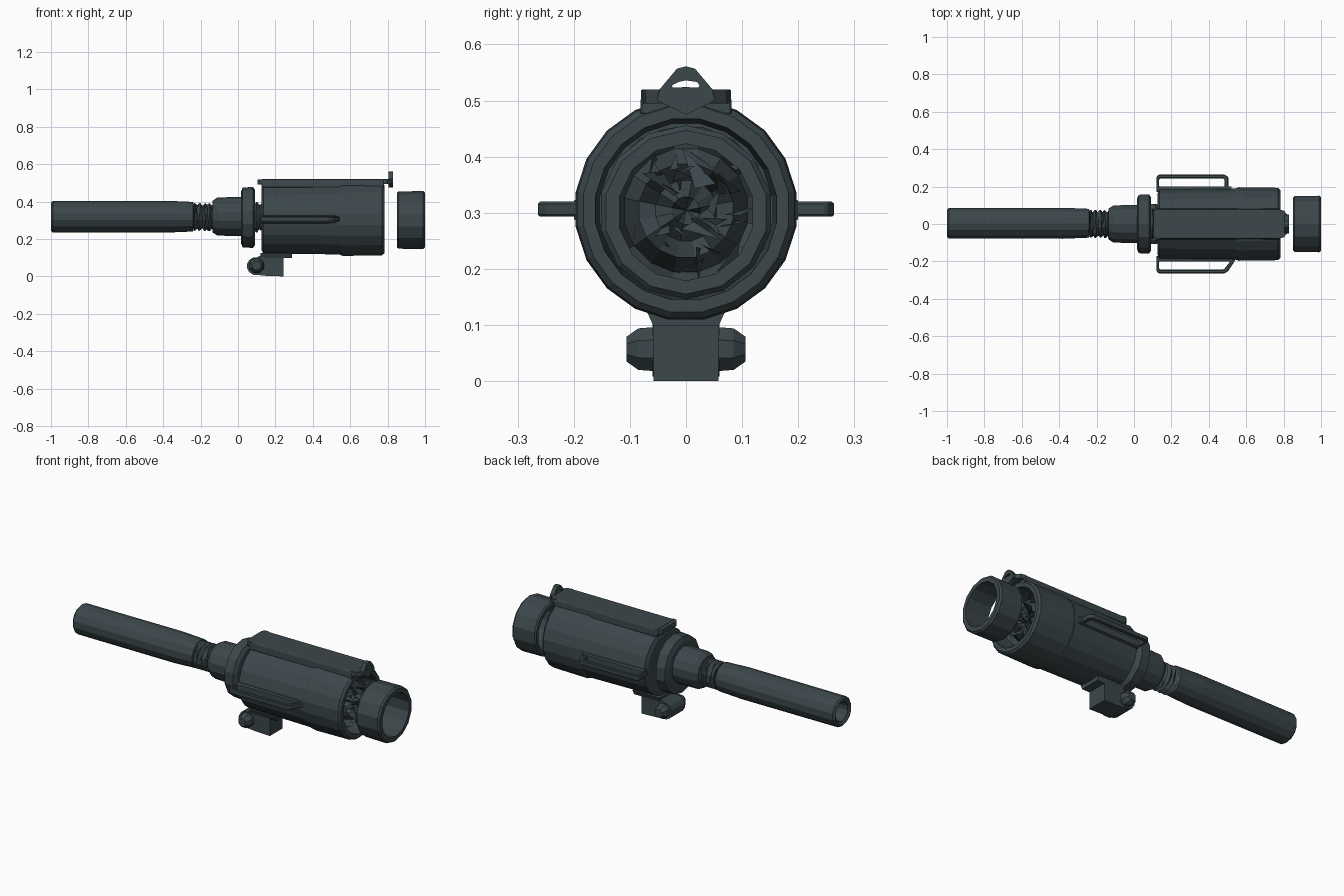
import bpy, bmesh, random
from math import sin, cos, pi
from mathutils import Vector

random.seed(4)
cube = bpy.data.objects.get("Cube")
if cube:
    bpy.data.objects.remove(cube, do_unlink=True)

metal = bpy.data.materials.new("dark slate metal")
metal.use_nodes = True
COLOR = (0.045, 0.063, 0.07, 1)
metal.diffuse_color = COLOR
metal.node_tree.nodes["Principled BSDF"].inputs["Base Color"].default_value = COLOR


def finish(name, bm, bevel=0):
    bmesh.ops.remove_doubles(bm, verts=bm.verts, dist=1e-5)
    bmesh.ops.recalc_face_normals(bm, faces=bm.faces)
    mesh = bpy.data.meshes.new(name)
    bm.to_mesh(mesh)
    bm.free()
    mesh.materials.append(metal)
    obj = bpy.data.objects.new(name, mesh)
    bpy.context.collection.objects.link(obj)
    if bevel:
        mod = obj.modifiers.new("Bevel", "BEVEL")
        mod.width, mod.segments = bevel, 1
    return obj


def lathe(name, profile, segs, center, axis="x", closed=False, jitter=0, turn=0.5):
    """Spin (position, radius) pairs around a line along x or y."""
    bm = bmesh.new()
    c = Vector(center)
    rings = []
    for p, r in profile:
        ring = []
        for i in range(segs):
            a = 2 * pi * (i + turn) / segs
            d = p + (random.uniform(-jitter, jitter) if r else 0)
            u, v = r * cos(a), r * sin(a)
            ring.append(bm.verts.new(c + Vector((d, u, v) if axis == "x" else (u, d, v))))
        rings.append(ring)
    pairs = list(zip(rings, rings[1:])) + ([(rings[-1], rings[0])] if closed else [])
    for a, b in pairs:
        for i in range(segs):
            j = (i + 1) % segs
            bm.faces.new((a[i], a[j], b[j], b[i]))
    return finish(name, bm)


def prism(name, points, axis, lo, hi, bevel=0):
    """Extrude a flat outline along an axis."""
    bm = bmesh.new()
    place = {"x": lambda a, b, d: (d, a, b),
             "y": lambda a, b, d: (a, d, b),
             "z": lambda a, b, d: (a, b, d)}[axis]
    ends = [[bm.verts.new(place(a, b, d)) for a, b in points] for d in (lo, hi)]
    for e in ends:
        bm.faces.new(e)
    n = len(points)
    for i in range(n):
        j = (i + 1) % n
        bm.faces.new((ends[0][i], ends[0][j], ends[1][j], ends[1][i]))
    return finish(name, bm, bevel)


# Rear pipe with a hollow end and a ribbed throat
ribs = [(-0.23 + 0.0125 * i, 0.062 if i % 2 else 0.078) for i in range(9)]
lathe("rear_pipe", [(-0.9, 0), (-0.9, 0.05), (-0.99, 0.055), (-1, 0.074), (-0.99, 0.084),
                    (-0.38, 0.085), (-0.24, 0.079), (-0.235, 0.06), (-0.235, 0)],
      14, (0, 0.004, 0.319))
lathe("ribbed_throat", [(-0.24, 0)] + ribs + [(-0.12, 0)], 12, (0, 0, 0.317), jitter=0.006)

# Stepped neck, collar and short shaft
lathe("neck", [(-0.135, 0), (-0.135, 0.085), (-0.11, 0.102), (0.03, 0.105), (0.03, 0)],
      14, (0, 0, 0.32))
lathe("collar", [(0.015, 0), (0.015, 0.135), (0.025, 0.16), (0.08, 0.163),
                 (0.092, 0.145), (0.092, 0)], 14, (0, 0, 0.315))
lathe("shaft", [(0.085, 0.07), (0.1, 0.085), (0.115, 0.065), (0.135, 0.08)], 12,
      (0, 0, 0.315), jitter=0.004)

# Main housing, stepped outside and hollow at the front
lathe("housing", [(0.125, 0), (0.125, 0.165), (0.135, 0.186), (0.54, 0.191), (0.56, 0.199),
                  (0.77, 0.196), (0.782, 0.185), (0.782, 0.163), (0.64, 0.155), (0.64, 0)],
      20, (0, 0, 0.306))

# Crumpled core inside the mouth
core = [(0.655, 0.152), (0.715, 0.137), (0.69, 0.112), (0.735, 0.085),
        (0.7, 0.055), (0.735, 0.025), (0.7, 0)]
lathe("core", core, 16, (0, 0, 0.304), jitter=0.035)

# Twisted vanes in front of the core
bm = bmesh.new()
for i in range(26):
    a = random.uniform(0, 2 * pi)
    r = random.uniform(0.03, 0.11)
    mid = Vector((0.73, r * cos(a), 0.304 + r * sin(a)))
    bm.faces.new([bm.verts.new(mid + Vector([random.uniform(-0.04, 0.04) for _ in range(3)]))
                  for _ in range(3)])
finish("core_vanes", bm)

# Separate front ring
lathe("front_ring", [(0.85, 0.145), (0.858, 0.153), (0.99, 0.155), (1, 0.146),
                     (1, 0.122), (0.85, 0.126)], 14, (0, 0, 0.301), closed=True)

# Top rail with a pointed tongue
prism("top_rail", [(-0.082, 0.475), (-0.08, 0.515), (-0.074, 0.52), (0.074, 0.52),
                   (0.08, 0.515), (0.082, 0.475)], "x", 0.125, 0.78, 0.003)
prism("rail_lip", [(0.105, -0.065), (0.105, 0.065), (0.118, 0.08), (0.14, 0.08),
                   (0.14, -0.08), (0.118, -0.08)], "z", 0.492, 0.519)
prism("rail_tongue", [(0.77, -0.078), (0.8, -0.072), (0.825, -0.045), (0.825, 0.045),
                      (0.8, 0.072), (0.77, 0.078)], "z", 0.495, 0.52)

# Front loop: outer and inner outlines bridged into an arch
outer = [(-0.052, 0.5), (-0.047, 0.52), (-0.016, 0.557), (0.0, 0.561),
         (0.016, 0.557), (0.047, 0.52), (0.052, 0.5), (0, 0.475)]
inner = [(-0.024, 0.523), (-0.025, 0.527), (-0.014, 0.533), (0, 0.536),
         (0.02, 0.533), (0.024, 0.527), (0.022, 0.523), (0, 0.524)]
bm = bmesh.new()
loops = [[bm.verts.new((x, y, z)) for y, z in line]
         for line, x in ((outer, 0.805), (outer, 0.83), (inner, 0.83), (inner, 0.805))]
for a, b in zip(loops, loops[1:] + loops[:1]):
    for i in range(8):
        j = (i + 1) % 8
        bm.faces.new((a[i], a[j], b[j], b[i]))
finish("front_loop", bm)

# Side handles
for side, label, foot in ((1, "left", 0.505), (-1, "right", 0.55)):
    outline = [(0.12, 0.17), (0.12, 0.25), (0.13, 0.264), (0.485, 0.264), (0.505, 0.25),
               (foot, 0.18), (foot - 0.02, 0.18), (0.483, 0.24), (0.475, 0.244),
               (0.138, 0.244), (0.134, 0.235), (0.136, 0.17)]
    prism(label + "_handle", [(x, side * y) for x, y in outline], "z", 0.293, 0.32, 0.004)
    # Low ridge where the handle meets the housing
    prism(label + "_handle_base", [(side * 0.17, 0.278), (side * 0.2, 0.288),
                                   (side * 0.2, 0.322), (side * 0.17, 0.33)],
          "x", 0.13, 0.52)

# Lower bracket: foot, block, round clamp and bolt ends
prism("bracket_foot", [(-0.07, 0.125), (-0.058, 0.098), (0.058, 0.098), (0.07, 0.125)],
      "x", 0.12, 0.29)
prism("bracket_block", [(0.1, 0.008), (0.15, 0.003), (0.243, 0), (0.243, 0.1), (0.2, 0.125),
                        (0.14, 0.125), (0.1, 0.1)], "y", -0.058, 0.058)
lathe("clamp", [(-0.06, 0), (-0.06, 0.048), (0.06, 0.048), (0.06, 0)], 12,
      (0.095, 0, 0.055), axis="y")
for side, label in ((1, "left"), (-1, "right")):
    lathe(label + "_bolt", [(side * p, r) for p, r in
                            ((0.05, 0), (0.05, 0.043), (0.085, 0.04), (0.106, 0.024),
                             (0.106, 0))], 8, (0.1, 0, 0.057), axis="y")
